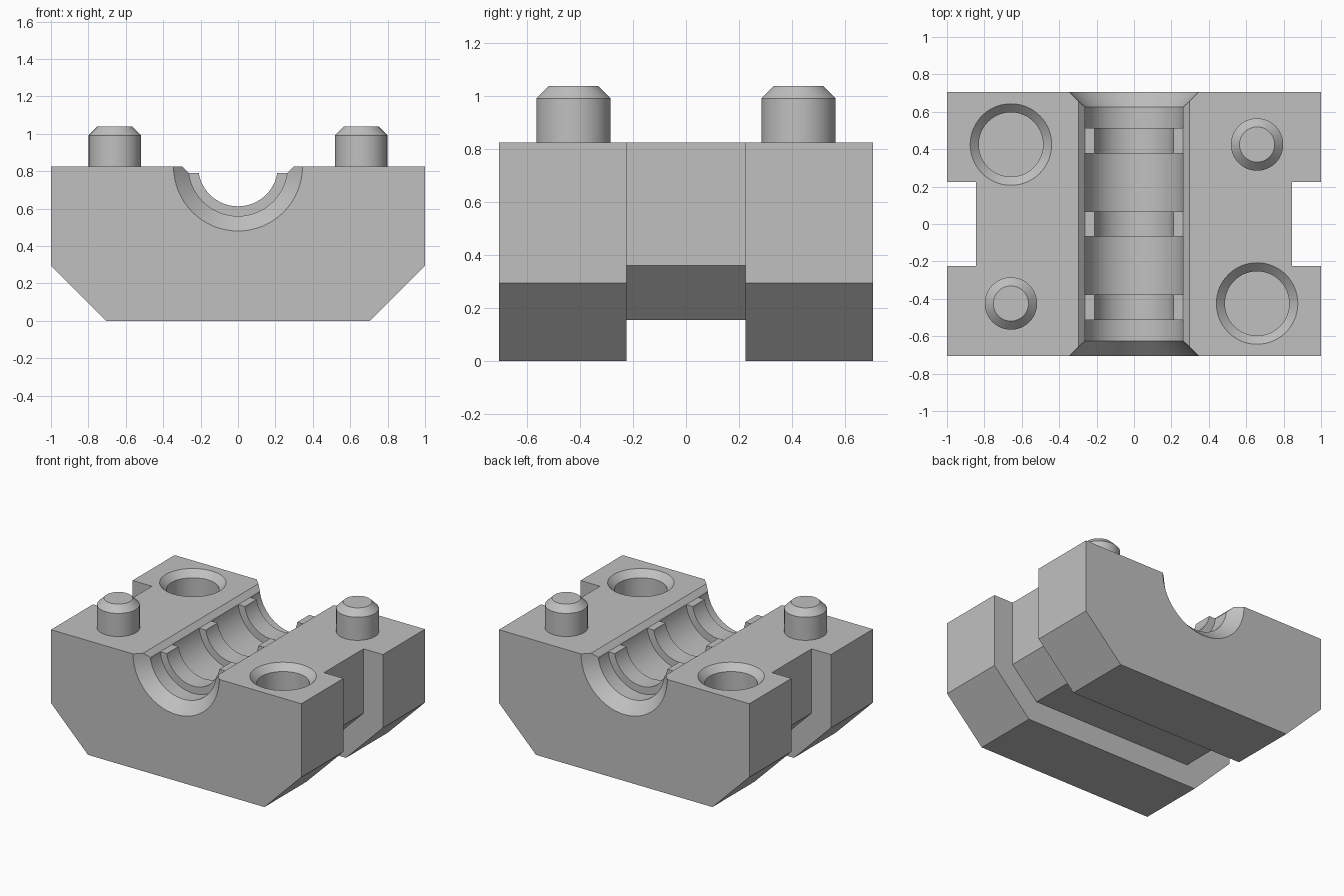
import bpy, bmesh, math
from mathutils import Matrix

cube = bpy.data.objects.get("Cube")
if cube:
    bpy.data.objects.remove(cube, do_unlink=True)

TOP = 0.825      # height of the parting face
HALF = 0.705     # half depth of the block
PEG_X, PEG_Y = 0.658, 0.425

grey = bpy.data.materials.new("plain grey")
grey.use_nodes = True
colour = (0.53, 0.53, 0.53, 1)
grey.diffuse_color = colour
grey.node_tree.nodes["Principled BSDF"].inputs["Base Color"].default_value = colour


def make_object(name, bm):
    bmesh.ops.recalc_face_normals(bm, faces=bm.faces[:])
    mesh = bpy.data.meshes.new(name)
    bm.to_mesh(mesh)
    bm.free()
    mesh.materials.append(grey)
    obj = bpy.data.objects.new(name, mesh)
    bpy.context.collection.objects.link(obj)
    return obj


def prism(name, outline, y0, y1):
    """Extrude an (x, z) outline along y."""
    bm = bmesh.new()
    face = bm.faces.new([bm.verts.new((x, y0, z)) for x, z in outline])
    out = bmesh.ops.extrude_face_region(bm, geom=[face])
    verts = [v for v in out["geom"] if isinstance(v, bmesh.types.BMVert)]
    bmesh.ops.translate(bm, vec=(0, y1 - y0, 0), verts=verts)
    return make_object(name, bm)


def lathe(name, profile, matrix, segments=64):
    """Closed turned solid from (radius, height) pairs."""
    bm = bmesh.new()
    angles = [2 * math.pi * i / segments for i in range(segments)]
    rings = [[bm.verts.new((r * math.cos(a), r * math.sin(a), h)) for a in angles]
             for r, h in profile]
    for low, high in zip(rings, rings[1:]):
        for i in range(segments):
            j = (i + 1) % segments
            bm.faces.new((low[i], low[j], high[j], high[i]))
    bm.faces.new(rings[0])
    bm.faces.new(rings[-1])
    bm.transform(matrix)
    return make_object(name, bm)


def cut(target, cutter):
    cutter.hide_render = True
    mod = target.modifiers.new("cut", "BOOLEAN")
    mod.operation = "DIFFERENCE"
    mod.solver = "EXACT"
    mod.object = cutter
    bpy.context.view_layer.objects.active = target
    bpy.ops.object.modifier_apply(modifier=mod.name)
    bpy.data.objects.remove(cutter, do_unlink=True)


def smooth(obj):
    bpy.ops.object.select_all(action="DESELECT")
    obj.select_set(True)
    bpy.context.view_layer.objects.active = obj
    bpy.ops.object.shade_smooth_by_angle(angle=math.radians(30))


# Block with chamfered lower sides
block = prism("clamp_block", [(-0.705, 0), (0.705, 0), (1, 0.295), (1, TOP),
                              (-1, TOP), (-1, 0.295)], -HALF, HALF)

# Strap groove around the sides and underside
cut(block, prism("groove_cutter", [
    (-1.2, 1), (-0.845, 1), (-0.845, 0.36), (-0.641, 0.155), (0.641, 0.155),
    (0.845, 0.36), (0.845, 1), (1.2, 1), (1.2, -0.2), (-1.2, -0.2)], -0.225, 0.225))

# Half-round channel with flared ends and three gripping ribs
WIDE, RIB = 0.265, 0.213
bore = [(0.365, -HALF - 0.02), (WIDE, -0.625)]
for y in (-0.445, 0, 0.445):
    bore += [(WIDE, y - 0.068), (RIB, y - 0.068), (RIB, y + 0.068), (WIDE, y + 0.068)]
bore += [(WIDE, 0.625), (0.365, HALF + 0.02)]
along_y = Matrix.Translation((0, 0, TOP)) @ Matrix.Rotation(-math.pi / 2, 4, "X")
cut(block, lathe("bore_cutter", bore, along_y))

# Chamfer on the channel lips, which also lowers the rib ends
cut(block, prism("lip_cutter", [(-0.262, 0.79), (0.262, 0.79), (0.372, 0.9),
                                (-0.372, 0.9)], -0.8, 0.8))

# Countersunk sockets and bevelled pegs on opposite corners
for side, label in ((-1, "right"), (1, "left")):
    cut(block, lathe("socket_cutter", [(0.172, TOP - 0.26), (0.172, TOP - 0.046),
                                       (0.238, TOP + 0.02)],
                     Matrix.Translation((side * PEG_X, -side * PEG_Y, 0))))
    peg = lathe(label + "_peg", [(0.14, TOP - 0.02), (0.14, 0.992), (0.094, 1.038)],
                Matrix.Translation((side * PEG_X, side * PEG_Y, 0)))
    smooth(peg)

smooth(block)
